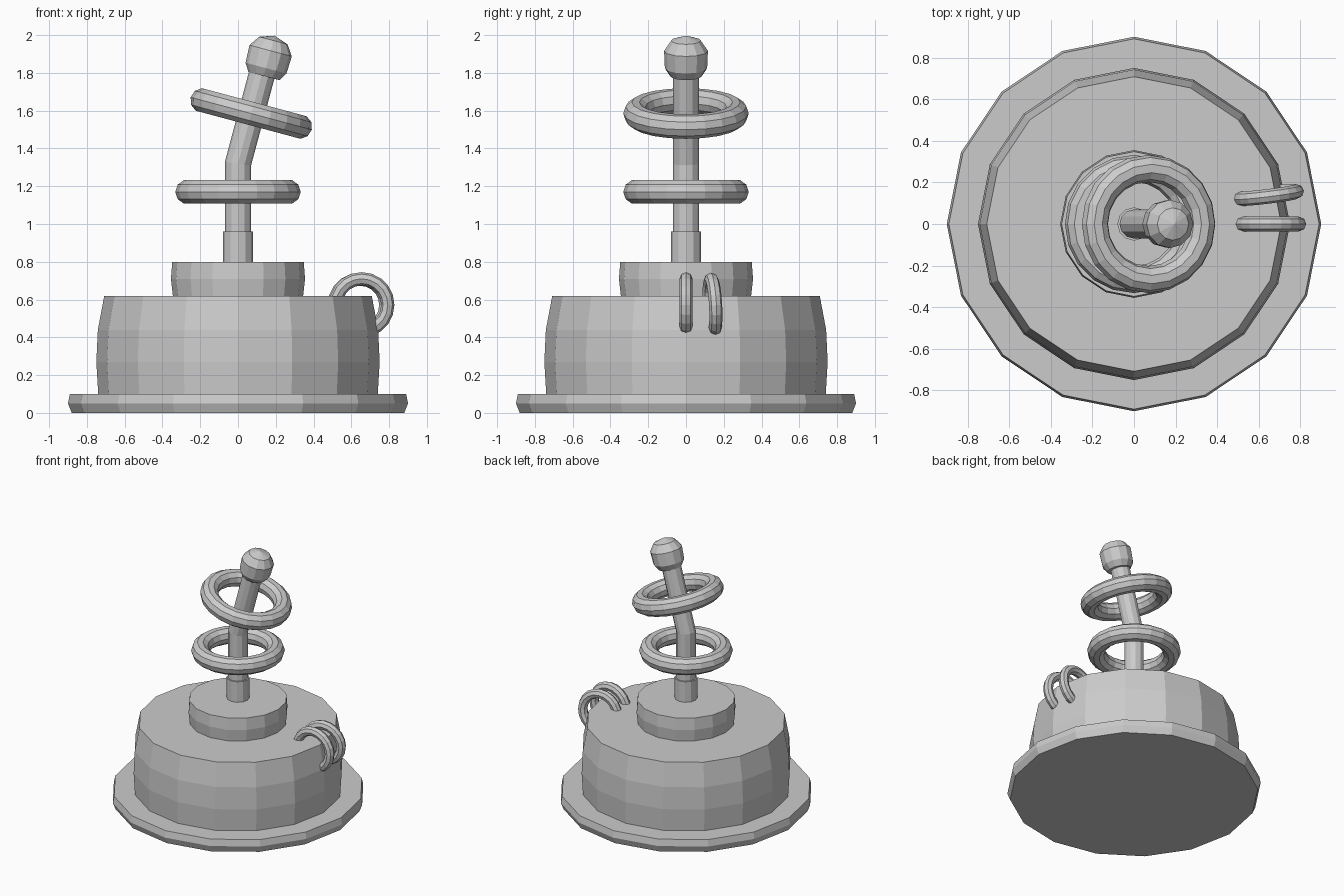
import bpy, bmesh, math
from mathutils import Matrix, Vector

cube = bpy.data.objects.get("Cube")
if cube:
    bpy.data.objects.remove(cube, do_unlink=True)

grey = bpy.data.materials.new("plain_grey")
grey.use_nodes = True
colour = (0.6, 0.6, 0.6, 1)
grey.diffuse_color = colour
grey.node_tree.nodes["Principled BSDF"].inputs["Base Color"].default_value = colour

LEAN = math.radians(15)


def finish(name, bm, matrix=Matrix()):
    """Turn a bmesh into a flat shaded object."""
    bmesh.ops.remove_doubles(bm, verts=bm.verts, dist=1e-5)
    bmesh.ops.recalc_face_normals(bm, faces=bm.faces)
    mesh = bpy.data.meshes.new(name)
    bm.to_mesh(mesh)
    bm.free()
    mesh.materials.append(grey)
    obj = bpy.data.objects.new(name, mesh)
    obj.matrix_world = matrix
    bpy.context.collection.objects.link(obj)
    return obj


def skin(bm, rings, closed):
    """Join neighbouring vertex rings with quads."""
    pairs = list(zip(rings, rings[1:]))
    if closed:
        pairs.append((rings[-1], rings[0]))
    for a, b in pairs:
        for i in range(len(a)):
            j = (i + 1) % len(a)
            bm.faces.new((a[i], a[j], b[j], b[i]))


def circle(bm, matrix, radius, sides):
    angles = [2 * math.pi * i / sides for i in range(sides)]
    return [bm.verts.new(matrix @ Vector((radius * math.cos(a), radius * math.sin(a), 0)))
            for a in angles]


def lathe(name, profile, sides, matrix=Matrix()):
    """Stack (radius, height) rings and cap both ends."""
    bm = bmesh.new()
    rings = [circle(bm, Matrix.Translation((0, 0, z)), r, sides) for r, z in profile]
    skin(bm, rings, False)
    bm.faces.new(rings[0])
    bm.faces.new(rings[-1])
    return finish(name, bm, matrix)


def torus(name, major, minor, matrix, sides, tube):
    bm = bmesh.new()
    rings = []
    for i in range(sides):
        turn = Matrix.Rotation(2 * math.pi * i / sides, 4, 'Z')
        place = turn @ Matrix.Translation((major, 0, 0)) @ Matrix.Rotation(math.pi / 2, 4, 'X')
        rings.append(circle(bm, place, minor, tube))
    skin(bm, rings, True)
    return finish(name, bm, matrix)


# Stepped round base
lathe("base_plate", [(0.88, 0), (0.9, 0.05), (0.89, 0.1)], 16)
lathe("body_drum", [(0.74, 0.1), (0.75, 0.27), (0.742, 0.44), (0.708, 0.62)], 16)
lathe("top_drum", [(0.345, 0.62), (0.355, 0.71), (0.348, 0.8)], 16)
lathe("stick_collar", [(0.08, 0.8), (0.08, 0.96)], 12)

# Bent stick: upright, mitred at the bend, then leaning
bend = Matrix.Translation((0, 0, 1.32))
lean = Matrix.Rotation(LEAN, 4, 'Y')
bm = bmesh.new()
stations = [Matrix.Translation((0, 0, 0.9)),
            bend @ Matrix.Rotation(LEAN / 2, 4, 'Y'),
            bend @ lean @ Matrix.Translation((0, 0, 0.53))]
rings = [circle(bm, m, 0.07, 12) for m in stations]
skin(bm, rings, False)
bm.faces.new(rings[0])
bm.faces.new(rings[-1])
finish("bent_stick", bm)

# Knob on the stick's end
lathe("knob", [(0.085, -0.108), (0.112, -0.065), (0.116, 0.03), (0.078, 0.086), (0.002, 0.112)],
      12, Matrix.Translation((0.165, 0, 1.888)) @ lean)

# Large rings around the stick
torus("lower_ring", 0.267, 0.065, Matrix.Translation((0, 0, 1.17)), 20, 10)
torus("upper_ring", 0.267, 0.065, Matrix.Translation((0.07, 0, 1.585)) @ lean, 20, 10)

# Small upright rings hooked over the drum's edge
upright = Matrix.Rotation(math.pi / 2, 4, 'X')
torus("small_ring_front", 0.138, 0.035, Matrix.Translation((0.655, 0, 0.572)) @ upright, 20, 8)
turned = Matrix.Rotation(math.radians(7), 4, 'Z') @ Matrix.Rotation(math.radians(3), 4, 'X')
torus("small_ring_back", 0.138, 0.035,
      Matrix.Translation((0.645, 0.14, 0.57)) @ turned @ upright, 20, 8)
